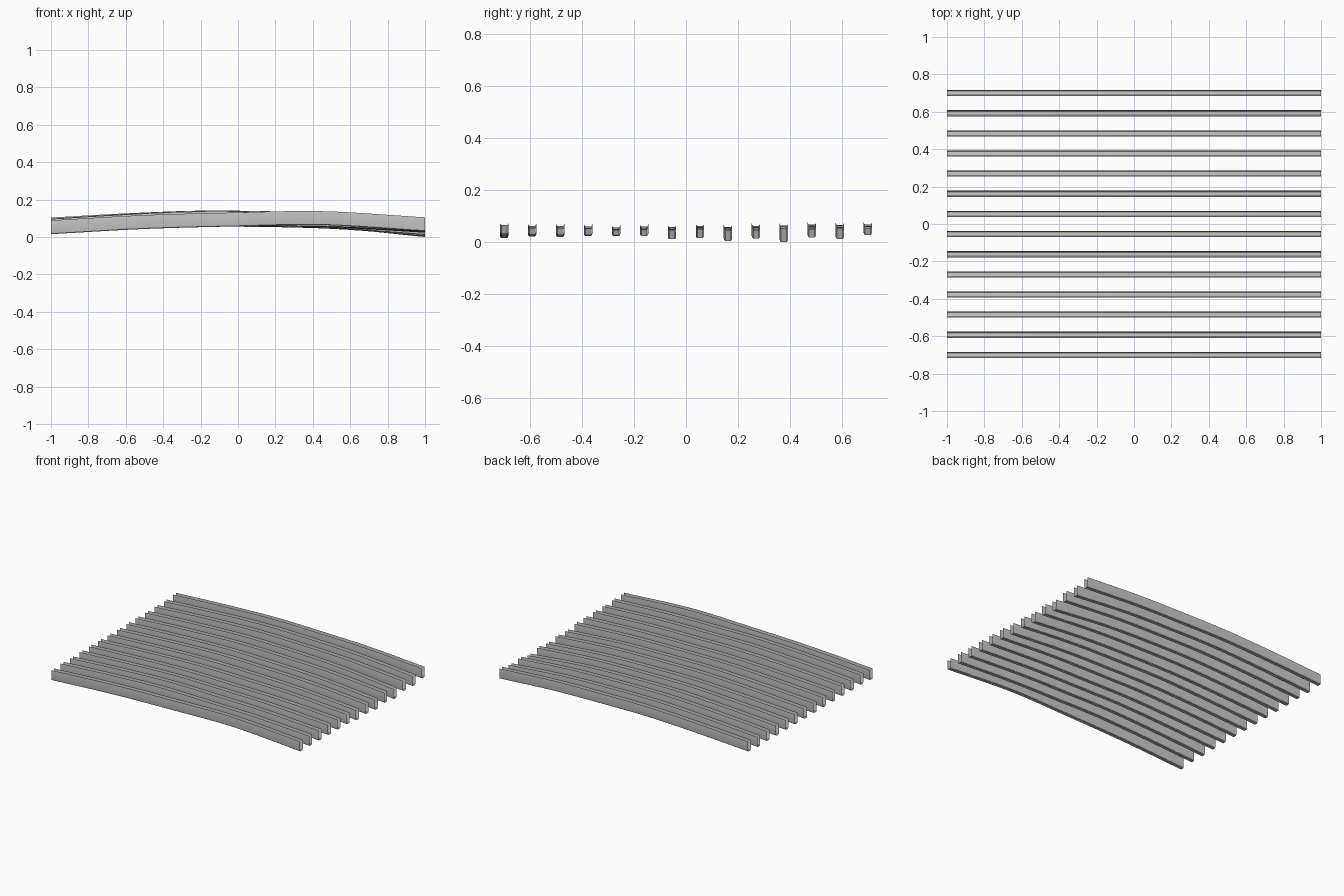
import bpy, bmesh
from math import radians

if "Cube" in bpy.data.objects:
    bpy.data.objects.remove(bpy.data.objects["Cube"])

HALF_W, HEIGHT, SEGS = 0.0163, 0.074, 24

# open-topped U cross-section (y offset, z offset) with softened lower corners
half = [(HALF_W, HEIGHT), (HALF_W, 0.009), (HALF_W - 0.002, 0.003), (HALF_W - 0.006, 0.0)]
PROFILE = [(-y, z) for y, z in half] + half[::-1]

# underside heights per slat, front to back: left end, crest, right end
SLATS = [(.015, .064, .031), (.022, .062, .030), (.020, .062, .028), (.023, .060, .027),
         (.023, .056, .025), (.023, .060, .023), (.022, .057, .011), (.022, .062, .015),
         (.022, .057, .004), (.023, .062, .014), (.022, .062, .000), (.024, .066, .018),
         (.022, .065, .012), (.030, .067, .027)]


def smooth_curve(knots, x):
    """Catmull-Rom style height through the knots."""
    n = len(knots)

    def slope(k):
        a, b = knots[max(k - 1, 0)], knots[min(k + 1, n - 1)]
        return (b[1] - a[1]) / (b[0] - a[0])

    i = max(k for k in range(n - 1) if k == 0 or knots[k][0] <= x)
    (x0, z0), (x1, z1) = knots[i], knots[i + 1]
    d = x1 - x0
    t = (x - x0) / d
    return ((2*t**3 - 3*t**2 + 1) * z0 + (t**3 - 2*t**2 + t) * d * slope(i)
            + (3*t**2 - 2*t**3) * z1 + (t**3 - t**2) * d * slope(i + 1))


def make_slat(index, left, crest, right):
    y0 = -0.70 + 1.40 * index / (len(SLATS) - 1)
    if index == 0:   # front slat crests further to the right
        knots = [(-1, left), (-.5, .043), (0, .057), (.45, crest), (1, right)]
    else:
        knots = [(-1, left), (-.6, left + (crest - left) * .6), (-.2, crest),
                 (.15, crest - .003), (.55, right + (crest - right) * .7), (1, right)]
    bm = bmesh.new()
    rings = []
    for s in range(SEGS + 1):
        x = -1 + 2 * s / SEGS
        z = smooth_curve(knots, x)
        rings.append([bm.verts.new((x, y0 + py, z + pz)) for py, pz in PROFILE])
    for a, b in zip(rings, rings[1:]):
        for k in range(len(PROFILE) - 1):
            bm.faces.new((a[k], a[k + 1], b[k + 1], b[k]))
    bm.normal_update()
    # outside of the channel faces down and outward
    if sum(f.normal.z for f in bm.faces) > 0:
        bmesh.ops.reverse_faces(bm, faces=bm.faces[:])
    mesh = bpy.data.meshes.new("slat")
    bm.to_mesh(mesh)
    bm.free()
    obj = bpy.data.objects.new(f"slat_{index + 1:02d}", mesh)
    bpy.context.collection.objects.link(obj)
    return obj


# row of curved channel slats
slats = [make_slat(i, *heights) for i, heights in enumerate(SLATS)]
for obj in slats:
    obj.select_set(True)
bpy.context.view_layer.objects.active = slats[0]
bpy.ops.object.shade_smooth_by_angle(angle=radians(30))
